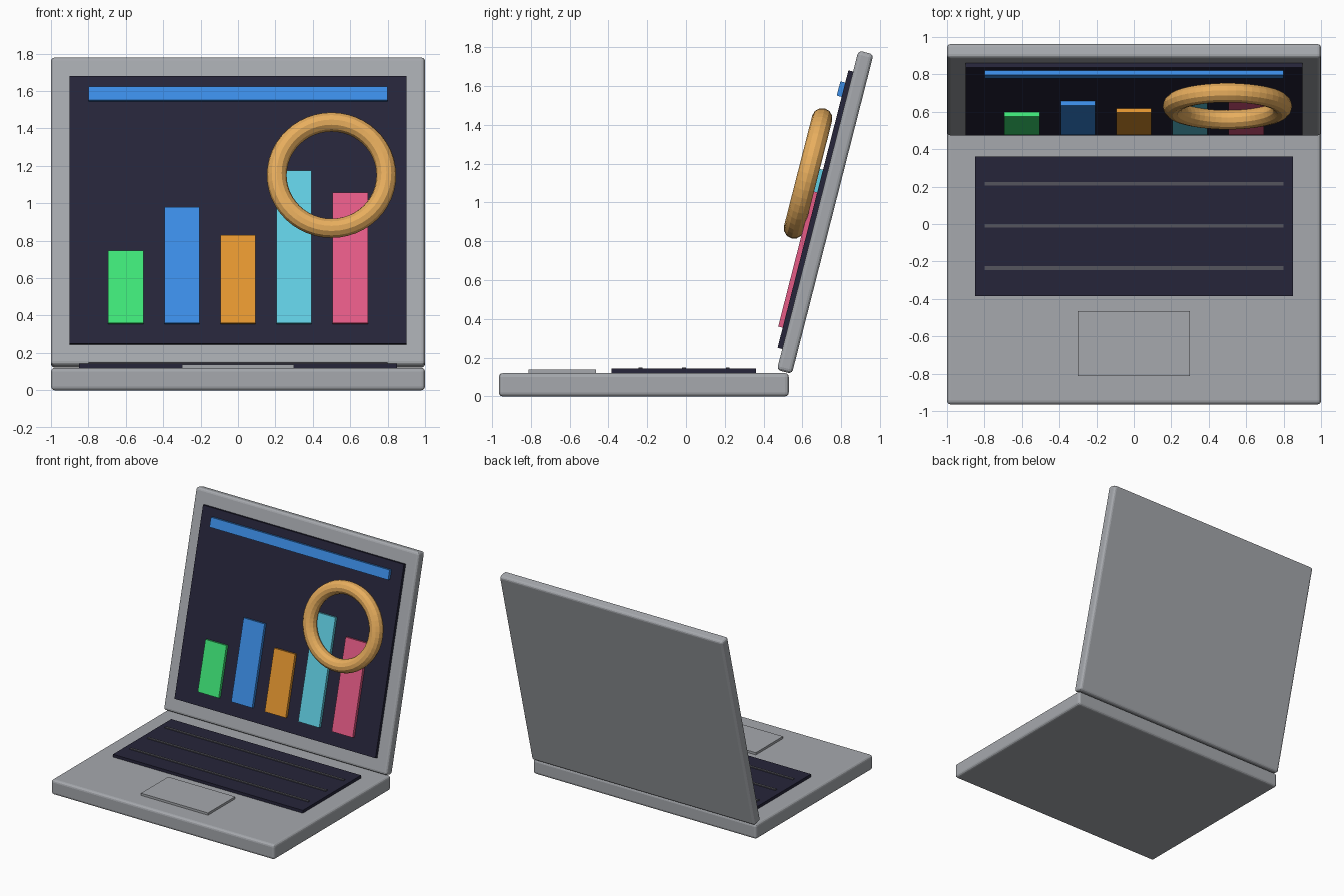
import bpy
import bmesh
from mathutils import Matrix, Vector

default = bpy.data.objects.get("Cube")
if default:
    bpy.data.objects.remove(default, do_unlink=True)


def material(name, *rgb):
    mat = bpy.data.materials.new(name)
    mat.use_nodes = True
    color = (*rgb, 1.0)
    mat.diffuse_color = color
    bsdf = next(n for n in mat.node_tree.nodes if n.type == 'BSDF_PRINCIPLED')
    bsdf.inputs["Base Color"].default_value = color
    return mat


GRAY = material("body_gray", 0.38, 0.395, 0.42)
DARK = material("dark_navy", 0.019, 0.018, 0.042)
ROW = material("row_gray", 0.09, 0.09, 0.11)
BLUE = material("blue", 0.045, 0.27, 0.80)
GREEN = material("green", 0.05, 0.80, 0.19)
ORANGE = material("orange", 0.78, 0.31, 0.03)
CYAN = material("cyan", 0.12, 0.62, 0.77)
PINK = material("pink", 0.78, 0.105, 0.24)
GOLD = material("ring_gold", 0.80, 0.42, 0.11)

# Lid frame: origin on the middle of its front face, z up the lid, -y out of it
LID = Matrix.Translation((0, 0.679, 0.96)) @ Matrix.Rotation(-0.25, 4, 'X')


def box(name, mat, x, y, z, frame=Matrix(), bevel=0):
    """Box spanning the (low, high) ranges x, y and z within a frame."""
    low, high = (Vector(c) for c in zip(x, y, z))
    bm = bmesh.new()
    bmesh.ops.create_cube(bm, size=1)
    bmesh.ops.scale(bm, vec=high - low, verts=bm.verts)
    bmesh.ops.translate(bm, vec=(low + high) / 2, verts=bm.verts)
    mesh = bpy.data.meshes.new(name)
    bm.to_mesh(mesh)
    bm.free()
    mesh.materials.append(mat)
    obj = bpy.data.objects.new(name, mesh)
    bpy.context.collection.objects.link(obj)
    obj.matrix_world = frame
    if bevel:
        mod = obj.modifiers.new("rounded_edges", 'BEVEL')
        mod.width = bevel
        mod.segments = 3
    return obj


# Base with keyboard and trackpad
box("base", GRAY, (-1, 1), (-0.965, 0.53), (0, 0.12), bevel=0.02)
box("keyboard", DARK, (-0.85, 0.85), (-0.385, 0.36), (0.115, 0.143))
for i, y in enumerate((-0.235, -0.01, 0.215)):
    box(f"key_row_{i + 1}", ROW, (-0.8, 0.8), (y - 0.01, y + 0.01), (0.135, 0.15))
box("trackpad", GRAY, (-0.3, 0.3), (-0.812, -0.465), (0.115, 0.138))

# Lid and screen
box("lid", GRAY, (-1, 1), (0, 0.08), (-0.85, 0.85), LID, bevel=0.02)
box("screen", DARK, (-0.9, 0.9), (-0.025, 0.005), (-0.738, 0.738), LID)

# Chart on the screen
box("title_bar", BLUE, (-0.8, 0.8), (-0.051, -0.02), (0.597, 0.673), LID)
bars = [("green", GREEN, 0.40), ("blue", BLUE, 0.64), ("orange", ORANGE, 0.485),
        ("cyan", CYAN, 0.84), ("pink", PINK, 0.72)]
for i, (label, mat, height) in enumerate(bars):
    x = 0.3 * (i - 2)
    box(f"{label}_bar", mat, (x - 0.094, x + 0.094), (-0.049, -0.02),
        (-0.631, -0.631 + height), LID)

# Ring floating in front of the screen
bpy.ops.mesh.primitive_torus_add(major_radius=0.293, minor_radius=0.053,
                                 major_segments=48, minor_segments=12)
ring = bpy.context.object
ring.name = "ring"
ring.data.materials.append(GOLD)
ring.matrix_world = (LID @ Matrix.Translation((0.5, -0.095, 0.172))
                     @ Matrix.Rotation(1.5708, 4, 'X'))
